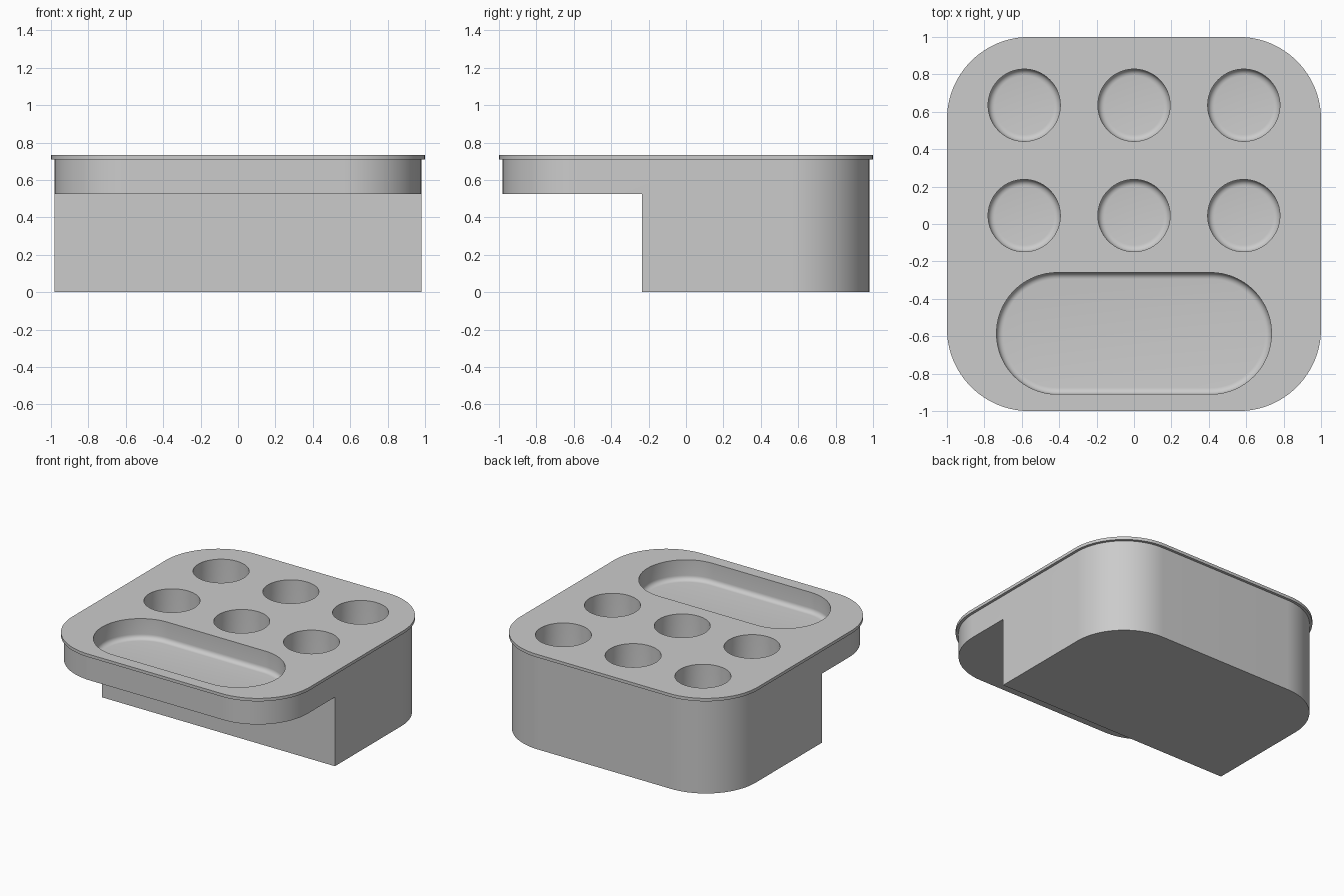
import bpy, bmesh
from math import sin, cos, pi

if "Cube" in bpy.data.objects:
    bpy.data.objects.remove(bpy.data.objects["Cube"])


def outline(hx, hy, r, n=24):
    """Rounded rectangle as a counter-clockwise list of points."""
    pts = []
    for k, (sx, sy) in enumerate([(1, 1), (-1, 1), (-1, -1), (1, -1)]):
        for i in range(n + 1):
            a = pi / 2 * (k + i / n)
            pts.append((sx * (hx - r) + r * cos(a), sy * (hy - r) + r * sin(a)))
    return pts


def loft(name, hx, hy, r, profile, at=(0, 0)):
    """Closed solid from rounded outlines; profile = (inset, z) from bottom to top."""
    bm = bmesh.new()
    rings = [[bm.verts.new((at[0] + x, at[1] + y, z))
              for x, y in outline(hx - d, hy - d, r - d)] for d, z in profile]
    for lo, hi in zip(rings, rings[1:]):
        for i in range(len(lo)):
            j = (i + 1) % len(lo)
            bm.faces.new((lo[i], lo[j], hi[j], hi[i]))
    bm.faces.new(rings[0][::-1])
    bm.faces.new(rings[-1])
    bmesh.ops.remove_doubles(bm, verts=bm.verts, dist=1e-5)
    me = bpy.data.meshes.new(name)
    bm.to_mesh(me)
    bm.free()
    ob = bpy.data.objects.new(name, me)
    bpy.context.collection.objects.link(ob)
    return ob


def well(name, hx, hy, r, floor, at, f=0.035):
    """Cutter for a recess with a rounded floor edge."""
    prof = [(f * (1 - sin(a)), floor + f * (1 - cos(a)))
            for a in (pi / 2 * i / 6 for i in range(7))]
    return loft(name, hx, hy, r, prof + [(0, 0.9)], at)


# Block with thin overhanging lip
holder = loft("holder_body", 0.98, 0.98, 0.42,
              [(0, 0), (0, 0.71), (-0.02, 0.71), (-0.02, 0.733)])

# Step under the front
bpy.ops.mesh.primitive_cube_add(size=1, location=(0, -0.235 - 0.6, 0.525 - 0.5))
notch = bpy.context.object
notch.name = "front_notch_cutter"
notch.scale = (3, 1.2, 1)

# Tray recess and six round wells
cutters = [notch, well("tray_cutter", 0.735, 0.325, 0.3249, 0.58, (0, -0.585))]
for y in (0.045, 0.635):
    for x in (-0.587, 0, 0.587):
        cutters.append(well("round_well_cutter", 0.193, 0.193, 0.193, 0.2, (x, y)))

for c in cutters:
    m = holder.modifiers.new("cut", 'BOOLEAN')
    m.operation, m.solver, m.object = 'DIFFERENCE', 'EXACT', c
    bpy.context.view_layer.objects.active = holder
    bpy.ops.object.modifier_apply(modifier=m.name)
    bpy.data.objects.remove(c)

bpy.ops.object.select_all(action='DESELECT')
holder.select_set(True)
bpy.context.view_layer.objects.active = holder
bpy.ops.object.shade_smooth_by_angle(angle=pi / 6)
